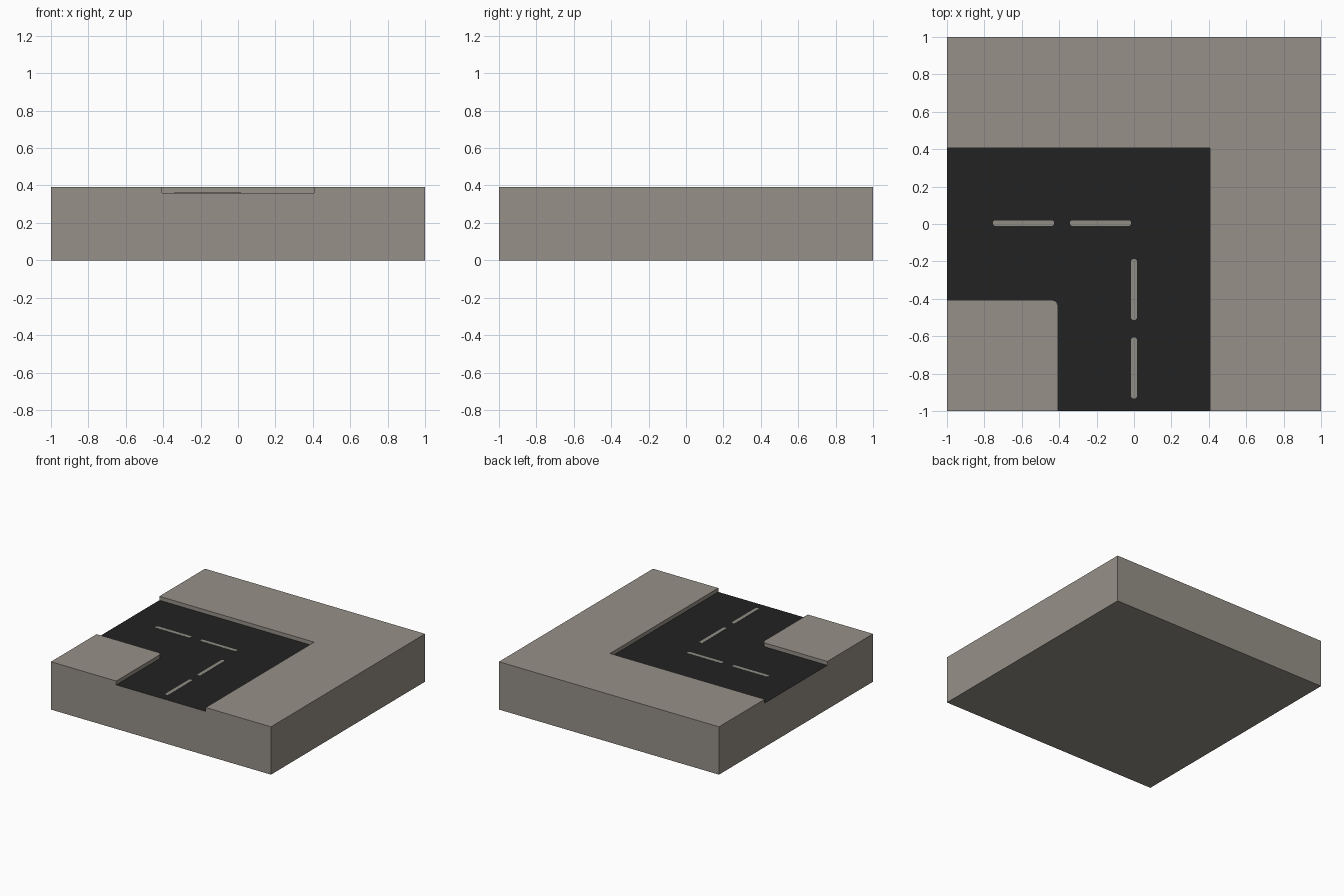
import bpy, bmesh, math

if "Cube" in bpy.data.objects:
    bpy.data.objects.remove(bpy.data.objects["Cube"])

TOP, ROAD_Z, HALF = 0.393, 0.361, 0.407   # pavement height, road height, half road width


def material(name, rgb):
    m = bpy.data.materials.new(name)
    m.diffuse_color = (*rgb, 1)
    m.use_nodes = True
    m.node_tree.nodes["Principled BSDF"].inputs["Base Color"].default_value = m.diffuse_color
    return m


concrete = material("concrete grey", (0.305, 0.277, 0.242))
asphalt = material("asphalt black", (0.016, 0.016, 0.016))
paint = material("line paint grey", (0.28, 0.27, 0.235))


def prism(name, outline, z0, z1, mats):
    """Extrude a flat outline from z0 up to z1."""
    bm = bmesh.new()
    base = bm.faces.new([bm.verts.new((x, y, z0)) for x, y in outline])
    out = bmesh.ops.extrude_face_region(bm, geom=[base], use_keep_orig=True)
    for v in out["geom"]:
        if isinstance(v, bmesh.types.BMVert):
            v.co.z = z1
    bmesh.ops.recalc_face_normals(bm, faces=bm.faces)
    me = bpy.data.meshes.new(name)
    bm.to_mesh(me)
    bm.free()
    for m in mats:
        me.materials.append(m)
    ob = bpy.data.objects.new(name, me)
    bpy.context.collection.objects.link(ob)
    return ob


# Solid ground block
ground = prism("ground_block", [(-1, -1), (1, -1), (1, 1), (-1, 1)], 0, TOP,
               [concrete, asphalt])

# L-shaped road trench with a small rounded kerb at the inner corner
R = 0.03
c = -HALF - R
arc = [(c + R * math.cos(math.radians(a)), c + R * math.sin(math.radians(a)))
       for a in (0, 22.5, 45, 67.5, 90)]
outline = [(-1.1, HALF), (HALF, HALF), (HALF, -1.1), (-HALF, -1.1)] + arc + [(-1.1, -HALF)]
trench = prism("road_trench_cutter", outline, ROAD_Z, TOP + 0.2, [concrete, asphalt])
for p in trench.data.polygons:          # the trench floor becomes asphalt
    p.material_index = 1 if p.normal.z < -0.9 else 0
trench.hide_render = True
trench.hide_viewport = True

cut = ground.modifiers.new("road_cut", "BOOLEAN")
cut.operation = "DIFFERENCE"
cut.solver = "EXACT"
cut.object = trench


# Dashed centre line: thin plates with chamfered ends
def dash(name, cx, cy, along_x):
    l, w, k = 0.162, 0.015, 0.008
    pts = [(-l, -w + k), (-l + k, -w), (l - k, -w), (l, -w + k),
           (l, w - k), (l - k, w), (-l + k, w), (-l, w - k)]
    pts = [(cx + u, cy + v) if along_x else (cx - v, cy + u) for u, v in pts]
    prism(name, pts, ROAD_Z - 0.001, ROAD_Z + 0.002, [paint])


for i, x in enumerate((-0.591, -0.179)):
    dash(f"west_line_dash_{i + 1}", x, 0.005, True)
for i, y in enumerate((-0.35, -0.77)):
    dash(f"south_line_dash_{i + 1}", 0, y, False)
